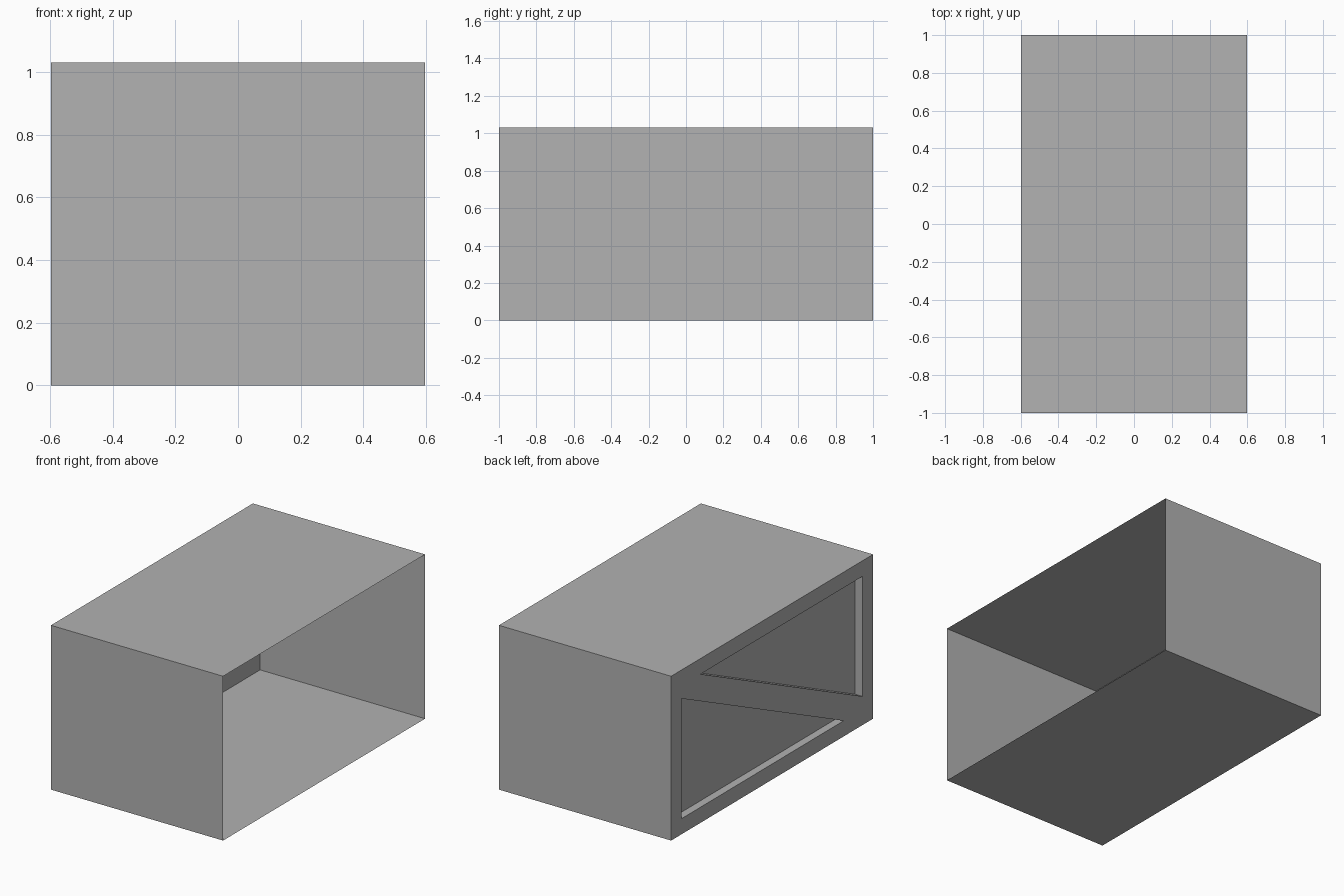
import bpy
import bmesh
from math import radians
from mathutils import Matrix

default = bpy.data.objects.get("Cube")
if default:
    bpy.data.objects.remove(default, do_unlink=True)

HALF_X, HALF_Y, HEIGHT = 0.597, 1.0, 1.03
FRAME = 0.05                      # depth of the braced frame
INNER_X = -HALF_X + FRAME

grey = bpy.data.materials.new("plain grey")
grey.use_nodes = True
grey.diffuse_color = (0.445, 0.445, 0.445, 1)
grey.node_tree.nodes["Principled BSDF"].inputs["Base Color"].default_value = grey.diffuse_color


def add_object(name, data):
    obj = bpy.data.objects.new(name, data)
    bpy.context.collection.objects.link(obj)
    data.materials.append(grey)
    return obj


# Thin-walled box, open on the +x side
bm = bmesh.new()
size = Matrix.Diagonal((HALF_X - INNER_X, 2 * HALF_Y, HEIGHT, 1))
place = Matrix.Translation(((HALF_X + INNER_X) / 2, 0, HEIGHT / 2))
bmesh.ops.create_cube(bm, size=1, matrix=place @ size)
bm.normal_update()
bmesh.ops.delete(bm, geom=[f for f in bm.faces if f.normal.x > 0.9], context='FACES')
shell = bpy.data.meshes.new("box_shell")
bm.to_mesh(shell)
bm.free()
add_object("box_shell", shell)

# Frame with a diagonal brace: a rectangle with two triangular openings,
# the second opening being the first turned half a circle
mid = HEIGHT / 2
outline = [(-HALF_Y, -mid), (HALF_Y, -mid), (HALF_Y, mid), (-HALF_Y, mid)]
opening = [(0.71, 0.417), (-0.895, 0.417), (-0.895, -0.335)]
turned = [(-y, -z) for y, z in opening]

curve = bpy.data.curves.new("braced_frame", 'CURVE')
curve.dimensions = '2D'
curve.fill_mode = 'BOTH'
curve.extrude = FRAME / 2
for loop in (outline, opening, turned):
    spline = curve.splines.new('POLY')
    spline.points.add(len(loop) - 1)
    for point, (y, z) in zip(spline.points, loop):
        point.co = (y, z, 0, 1)
    spline.use_cyclic_u = True

frame = add_object("braced_frame", curve)
frame.rotation_euler = (radians(90), 0, radians(90))
frame.location = (-HALF_X + FRAME / 2, 0, mid)

# Turn the frame into a clean flat-faced mesh
bpy.ops.object.select_all(action='DESELECT')
frame.select_set(True)
bpy.context.view_layer.objects.active = frame
bpy.ops.object.convert(target='MESH')
bm = bmesh.new()
bm.from_mesh(frame.data)
bmesh.ops.remove_doubles(bm, verts=bm.verts[:], dist=0.0001)
bmesh.ops.recalc_face_normals(bm, faces=bm.faces[:])
for face in bm.faces:
    face.smooth = False
bm.to_mesh(frame.data)
bm.free()
